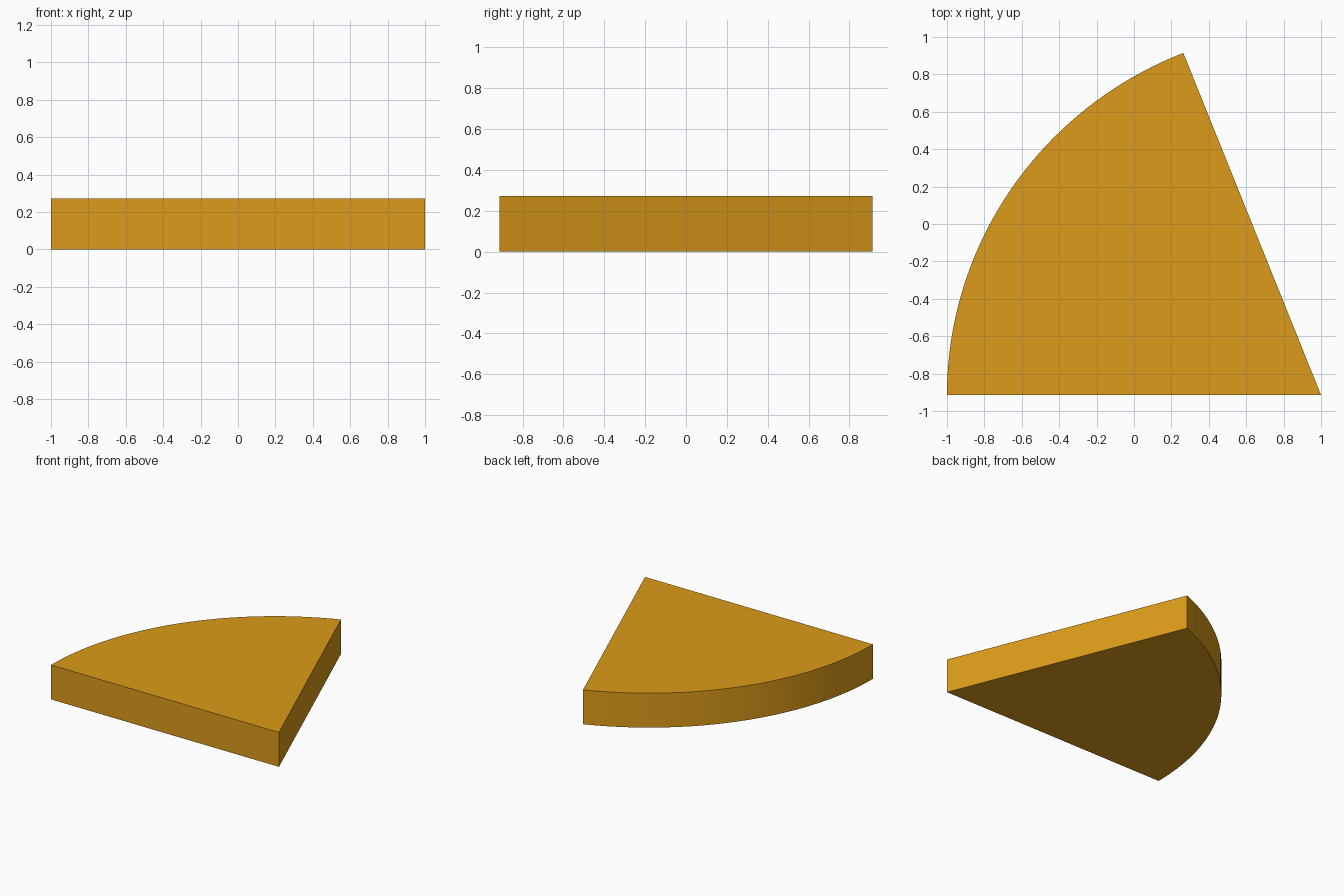
import bpy, bmesh
from math import cos, sin, radians

if "Cube" in bpy.data.objects:
    bpy.data.objects.remove(bpy.data.objects["Cube"])

# Wedge outline: a pointed corner and a rounded rim
APEX_X, APEX_Y = 1.0, -0.9145
RX, RY, HEIGHT = 2.0, 1.967, 0.273
SWEEP, STEPS = radians(68.4), 40

outline = [(APEX_X, APEX_Y)]
for i in range(STEPS + 1):
    a = SWEEP * (1 - i / STEPS)
    outline.append((APEX_X - RX * cos(a), APEX_Y + RY * sin(a)))

# Slab: outline face raised to full thickness
bm = bmesh.new()
base = bm.faces.new([bm.verts.new((x, y, 0)) for x, y in outline])
ext = bmesh.ops.extrude_face_region(bm, geom=[base], use_keep_orig=True)
top = [v for v in ext["geom"] if isinstance(v, bmesh.types.BMVert)]
bmesh.ops.translate(bm, verts=top, vec=(0, 0, HEIGHT))
bmesh.ops.recalc_face_normals(bm, faces=bm.faces)

mesh = bpy.data.meshes.new("wedge_slab")
bm.to_mesh(mesh)
bm.free()
wedge = bpy.data.objects.new("wedge_slab", mesh)
bpy.context.collection.objects.link(wedge)

# Amber colour
mat = bpy.data.materials.new("amber")
mat.diffuse_color = (0.72, 0.33, 0.01, 1)
mat.use_nodes = True
mat.node_tree.nodes["Principled BSDF"].inputs["Base Color"].default_value = mat.diffuse_color
mesh.materials.append(mat)

# Smooth rim, sharp edges
bpy.context.view_layer.objects.active = wedge
wedge.select_set(True)
bpy.ops.object.shade_smooth_by_angle(angle=radians(30))
